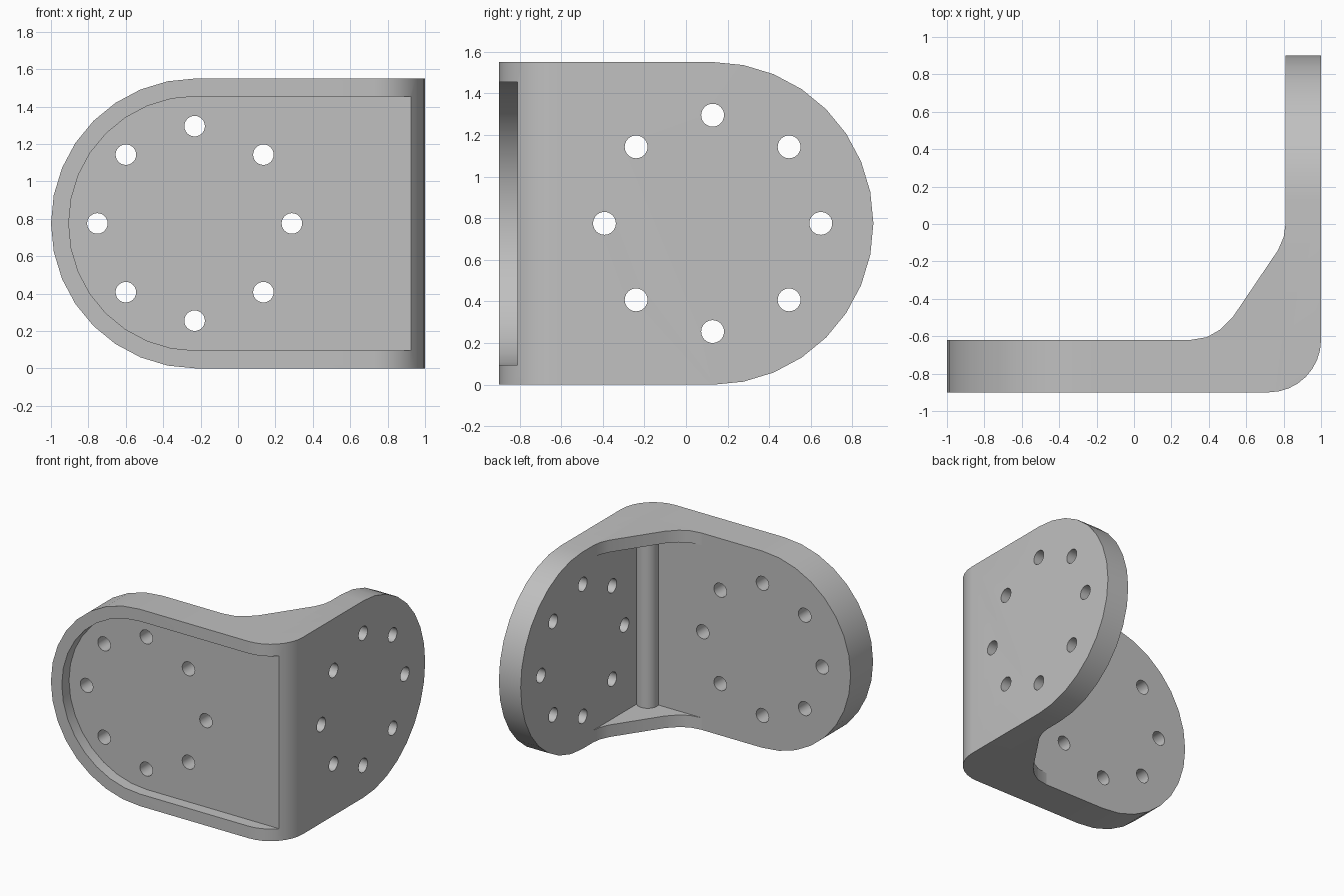
import bpy, bmesh
from math import cos, sin, pi, radians

H = 1.55            # overall height
MID = H / 2         # height of the hole circles
RIM = 0.095         # rim and gusset thickness
FRONT_C, SIDE_C = -0.225, 0.125   # centres of the rounded plate ends

cube = bpy.data.objects.get("Cube")
if cube:
    bpy.data.objects.remove(cube, do_unlink=True)

grey = bpy.data.materials.new("light_grey")
grey.use_nodes = True
grey.diffuse_color = (0.53, 0.53, 0.53, 1)
grey.node_tree.nodes["Principled BSDF"].inputs["Base Color"].default_value = grey.diffuse_color


def arc(cx, cy, r, start, end, steps):
    """Points on an arc, angles in degrees."""
    angles = [radians(start + (end - start) * i / steps) for i in range(steps + 1)]
    return [(cx + r * cos(a), cy + r * sin(a)) for a in angles]


def prism(name, outlines, axis, lo, hi):
    """Extrude flat outlines along an axis into one object."""
    place = {"x": lambda a, b, t: (t, a, b),
             "y": lambda a, b, t: (a, t, b),
             "z": lambda a, b, t: (a, b, t)}[axis]
    bm = bmesh.new()
    for pts in outlines:
        low = [bm.verts.new(place(a, b, lo)) for a, b in pts]
        high = [bm.verts.new(place(a, b, hi)) for a, b in pts]
        bm.faces.new(low)
        bm.faces.new(high)
        for i in range(len(pts)):
            j = (i + 1) % len(pts)
            bm.faces.new((low[i], low[j], high[j], high[i]))
    bmesh.ops.recalc_face_normals(bm, faces=bm.faces)
    mesh = bpy.data.meshes.new(name)
    bm.to_mesh(mesh)
    bm.free()
    mesh.materials.append(grey)
    obj = bpy.data.objects.new(name, mesh)
    bpy.context.collection.objects.link(obj)
    return obj


def select(obj):
    bpy.ops.object.select_all(action="DESELECT")
    obj.select_set(True)
    bpy.context.view_layer.objects.active = obj


def carve(obj, cutter, operation):
    """Apply a boolean and discard the cutter."""
    select(obj)
    mod = obj.modifiers.new("carve", "BOOLEAN")
    mod.operation, mod.object, mod.solver = operation, cutter, "EXACT"
    bpy.ops.object.modifier_apply(modifier=mod.name)
    bpy.data.objects.remove(cutter, do_unlink=True)


def smooth(obj):
    select(obj)
    bpy.ops.object.shade_smooth_by_angle(angle=radians(30))


def hole_ring(centre):
    """Eight round hole outlines on a circle."""
    return [arc(centre + 0.52 * cos(k * pi / 4), MID + 0.52 * sin(k * pi / 4),
                0.055, 0, 345, 23) for k in range(8)]


def round_end(centre, r, far, side):
    """Outline with one semicircular end; side -1 rounds the low end."""
    half = arc(centre, MID, r, 90, 90 - 180 * side, 16)
    return half + [(far, MID - r), (far, MID + r)]


# Bent plate: L profile with a rounded outer corner
profile = [(-1.2, -0.9)] + arc(0.72, -0.62, 0.28, -90, 0, 8)
profile += [(1, 1.1), (0.81, 1.1), (0.81, -0.62), (-1.2, -0.62)]
body = prism("bracket_body", [profile], "z", -0.1, H + 0.1)

# Rounded plate ends
carve(body, prism("front_outline", [round_end(FRONT_C, MID, 1.5, -1)], "y", -1.5, 1.5), "INTERSECT")
carve(body, prism("side_outline", [round_end(SIDE_C, MID + 0.0008, -1.5, 1)], "x", -1.5, 1.5), "INTERSECT")

# Shallow front recess, running out through the rounded corner
carve(body, prism("recess", [round_end(FRONT_C, MID - RIM, 1.3, -1)], "y", -1.2, -0.81), "DIFFERENCE")

# Bolt holes in both plates
carve(body, prism("front_holes", hole_ring(FRONT_C - 0.007), "y", -1.2, -0.5), "DIFFERENCE")
carve(body, prism("side_holes", hole_ring(SIDE_C + 0.003), "x", 0.6, 1.2), "DIFFERENCE")
smooth(body)

# Gussets across the inside corner, blended into the walls
web = [(0.30, -0.62), (0.39, -0.605), (0.46, -0.565), (0.53, -0.495),
       (0.77, -0.14), (0.80, -0.07), (0.81, 0.0),
       (0.82, 0.0), (0.82, -0.63), (0.30, -0.63)]
for name, base in (("lower_gusset", 0), ("upper_gusset", H - RIM)):
    smooth(prism(name, [web], "z", base, base + RIM))

# Round post in the inside corner
smooth(prism("corner_post", [arc(0.75, -0.595, 0.08, 0, 345, 23)], "z", RIM - 0.01, H - RIM + 0.01))
